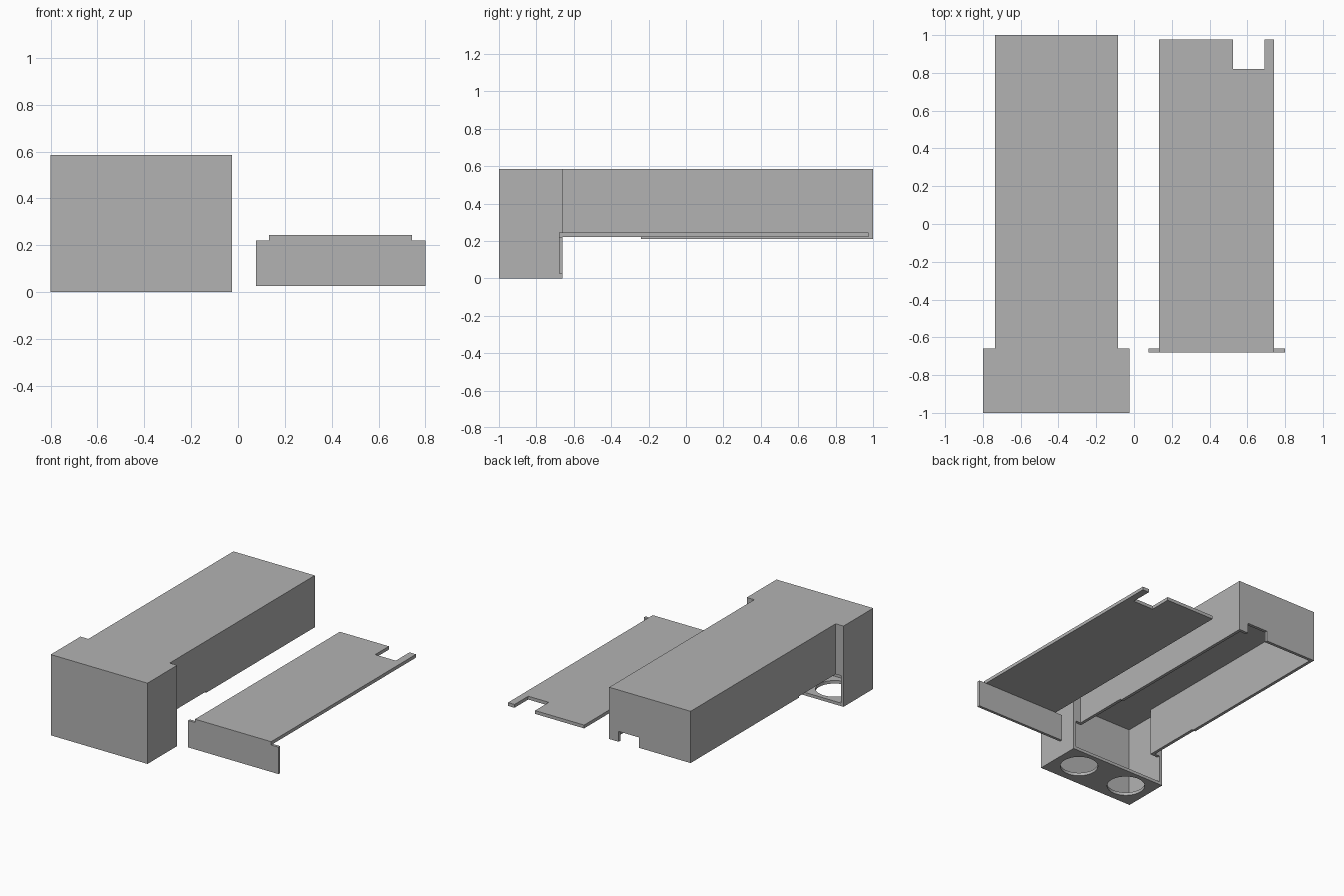
import bpy
import bmesh
from mathutils import Vector

cube = bpy.data.objects.get("Cube")
if cube:
    bpy.data.objects.remove(cube, do_unlink=True)

WALL = 0.022
TOP = 0.585
SEAM = 0.22            # height where the lid meets the body
HEAD_X = (-0.80, -0.025)
BODY_X = (-0.737, -0.085)
HEAD_Y = (-1.0, -0.66)
MID = -0.412

grey = bpy.data.materials.new("plain_grey")
grey.use_nodes = True
grey.diffuse_color = (0.45, 0.45, 0.45, 1)
grey.node_tree.nodes["Principled BSDF"].inputs["Base Color"].default_value = (0.45, 0.45, 0.45, 1)


def finish(name, bm):
    bmesh.ops.recalc_face_normals(bm, faces=bm.faces)
    mesh = bpy.data.meshes.new(name)
    bm.to_mesh(mesh)
    bm.free()
    mesh.materials.append(grey)
    obj = bpy.data.objects.new(name, mesh)
    bpy.context.collection.objects.link(obj)
    return obj


def prism(name, points, direction):
    """Extrude a closed outline of 3D points along a direction."""
    bm = bmesh.new()
    face = bm.faces.new([bm.verts.new(p) for p in points])
    new = bmesh.ops.extrude_face_region(bm, geom=[face])["geom"]
    bmesh.ops.translate(bm, vec=Vector(direction),
                        verts=[v for v in new if isinstance(v, bmesh.types.BMVert)])
    return finish(name, bm)


def box(name, x, y, z):
    outline = [(x[0], y[0], z[0]), (x[1], y[0], z[0]), (x[1], y[1], z[0]), (x[0], y[1], z[0])]
    return prism(name, outline, (0, 0, z[1] - z[0]))


def cylinder(name, x, y, z, radius, depth):
    bm = bmesh.new()
    bmesh.ops.create_cone(bm, cap_ends=True, segments=64, radius1=radius, radius2=radius, depth=depth)
    bmesh.ops.translate(bm, vec=(x, y, z), verts=bm.verts)
    return finish(name, bm)


def combine(target, tool, operation):
    mod = target.modifiers.new(operation.lower(), "BOOLEAN")
    mod.operation = operation
    mod.solver = "EXACT"
    mod.object = tool
    bpy.context.view_layer.objects.active = target
    bpy.ops.object.modifier_apply(modifier=mod.name)
    bpy.data.objects.remove(tool, do_unlink=True)


# Outer case: wide head joined to a long body with a stepped lower edge
case = box("case", HEAD_X, HEAD_Y, (0, TOP))
side = [(-0.8, SEAM), (-0.24, SEAM), (-0.24, 0.21), (1, 0.21), (1, TOP), (-0.8, TOP)]
body = prism("body", [(BODY_X[0], y, z) for y, z in side], (BODY_X[1] - BODY_X[0], 0, 0))
combine(case, body, "UNION")

# Hollow interior, open under the body and at the lower back of the head
head_in = (HEAD_X[0] + WALL, HEAD_X[1] - WALL)
body_in = (BODY_X[0] + WALL, BODY_X[1] - WALL)
ceiling = TOP - WALL
cavity = box("cavity", head_in, (HEAD_Y[0] + WALL, HEAD_Y[1] - WALL), (WALL, ceiling))
combine(cavity, box("body_cavity", body_in, (-0.8, 1 - WALL), (0.1, ceiling)), "UNION")
combine(cavity, box("lid_opening", head_in, (-0.8, -0.6), (WALL, SEAM)), "UNION")
combine(case, cavity, "DIFFERENCE")

# Two round openings in the head floor
for sign in (-1, 1):
    combine(case, cylinder("floor_hole", MID + sign * 0.205, -0.82, 0, 0.126, 0.1), "DIFFERENCE")

# Cable notch in the back wall
combine(case, box("cable_notch", (-0.325, -0.16), (0.9, 1.1), (0.1, 0.285)), "DIFFERENCE")

# Separate lid: notched panel with a wide plate turned down at the front
front, back, notch = -0.68, 0.977, 0.82
panel = [(0.132, front), (0.742, front), (0.742, back), (0.69, back),
         (0.69, notch), (0.525, notch), (0.525, back), (0.132, back)]
lid = prism("lid", [(x, y, SEAM) for x, y in panel], (0, 0, 0.024))
combine(lid, box("lid_front_plate", (0.077, 0.80), (front, HEAD_Y[1]), (0.025, SEAM)), "UNION")
